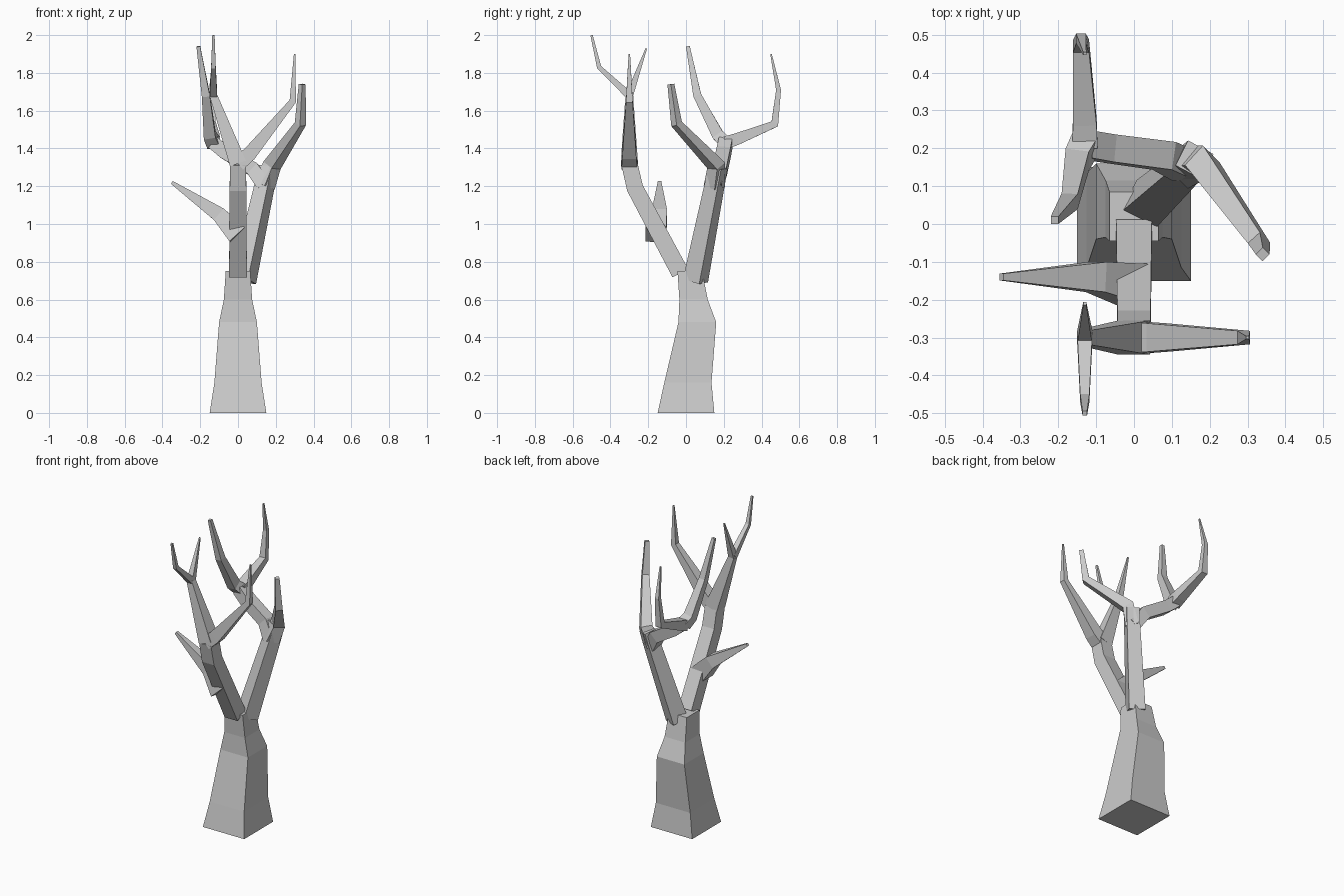
import bpy
import bmesh
from mathutils import Vector

default_cube = bpy.data.objects.get("Cube")
if default_cube:
    bpy.data.objects.remove(default_cube, do_unlink=True)

# One grey for the whole tree
bark = bpy.data.materials.new("grey_bark")
bark.use_nodes = True
bark.diffuse_color = (0.6, 0.6, 0.6, 1)
shader = bark.node_tree.nodes["Principled BSDF"]
shader.inputs["Base Color"].default_value = bark.diffuse_color

across = Vector((1, 0, 0))
deep = Vector((0, 1, 0))


def square_ring(centre, radius, u, v):
    """Return the four corners of a square spanned by directions u and v."""
    return [centre - radius * (u + v), centre + radius * (u - v),
            centre + radius * (u + v), centre - radius * (u - v)]


def skin_rings(name, rings):
    """Bridge square rings into a closed, flat shaded part."""
    bm = bmesh.new()
    loops = [[bm.verts.new(corner) for corner in ring] for ring in rings]
    for low, high in zip(loops, loops[1:]):
        for i in range(len(low)):
            bm.faces.new((low[i - 1], low[i], high[i], high[i - 1]))
    bm.faces.new(reversed(loops[0]))
    bm.faces.new(loops[-1])
    bmesh.ops.recalc_face_normals(bm, faces=bm.faces[:])
    mesh = bpy.data.meshes.new(name)
    bm.to_mesh(mesh)
    bm.free()
    mesh.materials.append(bark)
    part = bpy.data.objects.new(name, mesh)
    bpy.context.collection.objects.link(part)


def limb(name, side, thick, thin, *path):
    """Sweep a square along the path, tapering evenly with the distance."""
    centres = [Vector(point) for point in path]
    steps = [end - start for start, end in zip(centres, centres[1:])]
    total = sum(step.length for step in steps)
    travelled = 0
    rings = []
    for i, centre in enumerate(centres):
        before = steps[max(i - 1, 0)]
        after = steps[min(i, len(steps) - 1)]
        tangent = (before.normalized() + after.normalized()).normalized()
        u = (side - tangent * side.dot(tangent)).normalized()
        radius = thick + (thin - thick) * travelled / total
        rings.append(square_ring(centre, radius, u, tangent.cross(u)))
        travelled += after.length
    skin_rings(name, rings)


# Trunk: height, depth offset and half width of each level
levels = [(0, 0, .15), (.16, .01, .125), (.48, .06, .1), (.6, .04, .075), (.75, .02, .065)]
skin_rings("trunk", [square_ring(Vector((0, offset, height)), half, across, deep)
                     for height, offset, half in levels])

# Front bough, its fork and its side twig
front_joint = (0, -.3, 1.32)
front_left = (-.13, -.3, 1.68)
limb("front_bough", across, .047, .043, (0, -.03, .74), (0, -.27, 1.19), front_joint)
limb("front_fork_right", deep, .042, .004, front_joint, (.06, -.3, 1.37),
     (.29, -.3, 1.65), (.3, -.3, 1.9))
limb("front_fork_left", deep, .045, .02, front_joint, front_left)
limb("front_tip_forward", across, .02, .006, front_left, (-.13, -.46, 1.83), (-.13, -.5, 2))
limb("front_tip_backward", across, .02, .004, front_left, (-.13, -.21, 1.93))
limb("side_twig", deep, .055, .009, (0, -.16, .94), (-.1, -.14, 1.05), (-.35, -.14, 1.22))

# Back bough and its fork
back_joint = (.14, .15, 1.2)
back_left = (-.13, .21, 1.43)
limb("back_bough", across - deep / 2, .05, .038, (.03, .05, .7), back_joint, (.16, .17, 1.3))
limb("back_fork_right", across + deep, .04, .013, back_joint, (.18, .16, 1.31),
     (.33, -.05, 1.53), (.34, -.08, 1.74))
limb("back_fork_left", deep, .038, .036, back_joint, (.08, .18, 1.29),
     (-.07, .2, 1.38), back_left)
limb("back_tip_forward", across, .034, .01, back_left, (-.15, .17, 1.47),
     (-.17, .06, 1.68), (-.21, .01, 1.94))
limb("back_tip_backward", across, .034, .004, back_left, (-.13, .27, 1.45),
     (-.14, .47, 1.53), (-.14, .49, 1.71), (-.13, .45, 1.9))
